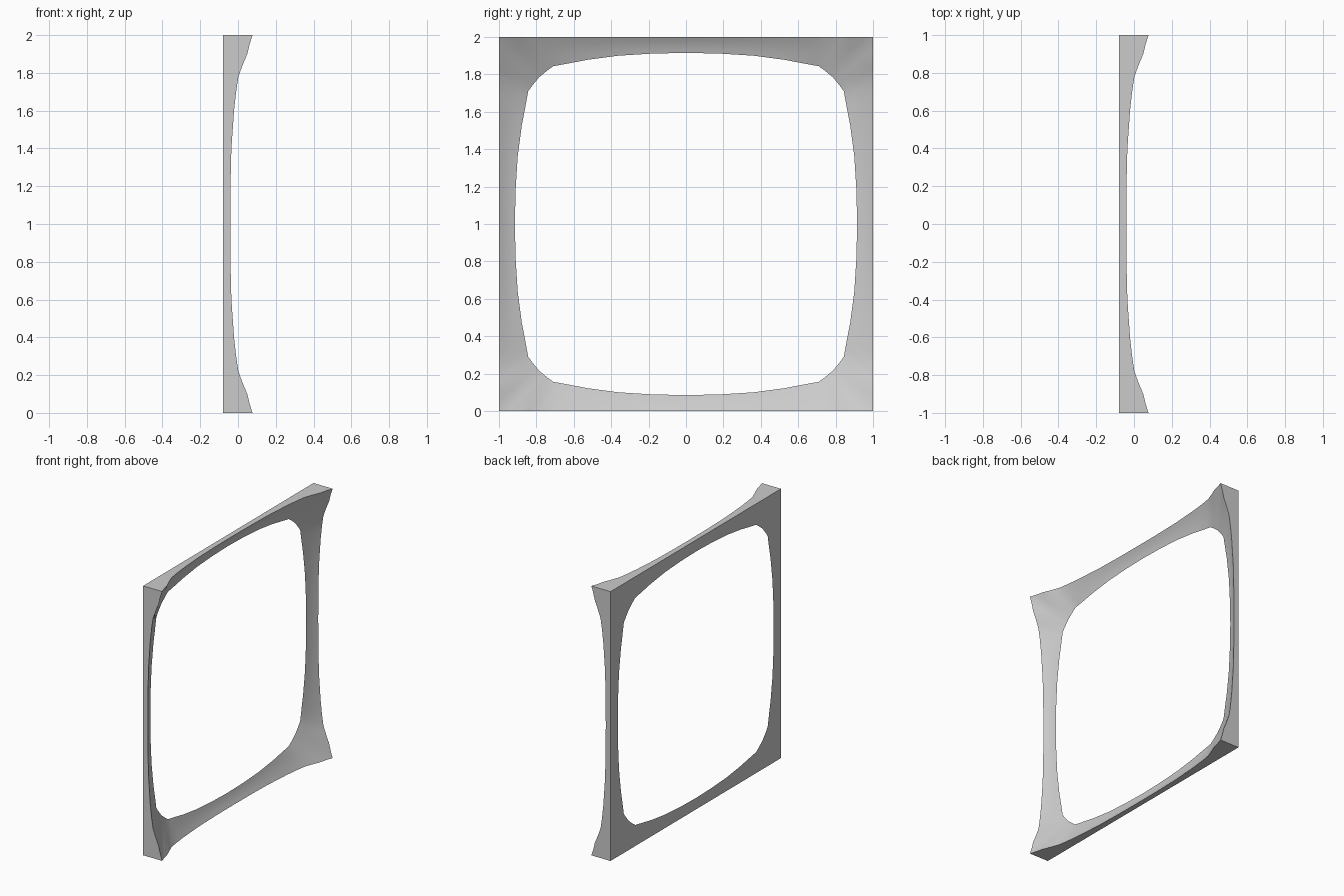
import bpy, bmesh, math
from mathutils import Vector, Matrix

default = bpy.data.objects.get("Cube")
if default:
    bpy.data.objects.remove(default)

# Half of one side: (position along edge, opening half-width, front edge height)
HALF = [(0, .915, -.041), (.2, .911, -.040), (.4, .90, -.035), (.6, .878, -.021),
        (.7, .863, -.010), (.78, .852, .002), (.84, .844, .024), (.9, .822, .049),
        (.95, .803, .061), (1, .785, .077)]
BACK = -.08
STEPS = 4
SAG = .004

# Mirror the half into a whole side, without repeating the far corner
side = [(-s, n, h) for s, n, h in reversed(HALF)] + HALF[1:-1]

bm = bmesh.new()
columns = []
for quarter in range(4):
    turn = Matrix.Rotation(quarter * math.pi / 2, 3, 'X')
    for s, n, h in side:
        # Cross-section: back outer corner, then the front slope down to the opening
        section = [Vector((BACK, s, -1))]
        for i in range(STEPS + 1):
            t = i / STEPS
            r = 1 + (n - 1) * t
            x = h + (BACK - h) * t - SAG * 4 * t * (1 - t)
            section.append(Vector((x, s * r, -r)))
        columns.append([bm.verts.new(turn @ p + Vector((0, 0, 1))) for p in section])

# Skin neighbouring cross-sections all the way round the frame
for a, b in zip(columns, columns[1:] + columns[:1]):
    for i in range(len(a)):
        j = (i + 1) % len(a)
        bm.faces.new((a[i], a[j], b[j], b[i]))
bmesh.ops.recalc_face_normals(bm, faces=bm.faces)

mesh = bpy.data.meshes.new("window_frame")
bm.to_mesh(mesh)
bm.free()
frame = bpy.data.objects.new("window_frame", mesh)
bpy.context.collection.objects.link(frame)

# Plain grey finish
grey = bpy.data.materials.new("plain_grey")
grey.use_nodes = True
colour = (.6, .6, .6, 1)
grey.diffuse_color = colour
grey.node_tree.nodes["Principled BSDF"].inputs["Base Color"].default_value = colour
mesh.materials.append(grey)

# Smooth slope with crisp outer edges
bpy.ops.object.select_all(action='DESELECT')
frame.select_set(True)
bpy.context.view_layer.objects.active = frame
bpy.ops.object.shade_smooth_by_angle(angle=math.radians(20))
